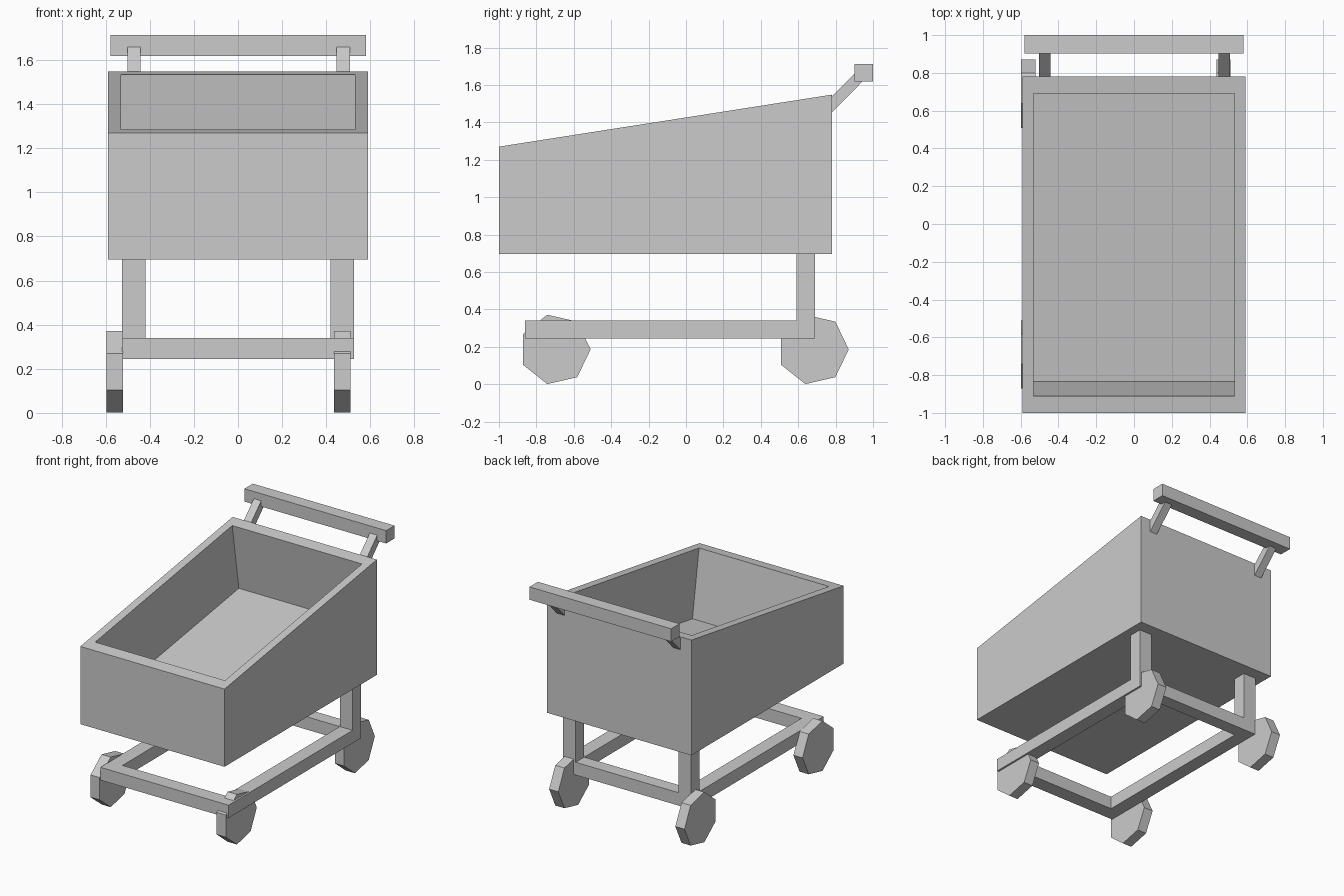
import bpy, bmesh, math
from mathutils import Vector

if "Cube" in bpy.data.objects:
    bpy.data.objects.remove(bpy.data.objects["Cube"])


def finish(bm, name):
    mesh = bpy.data.meshes.new(name)
    bm.to_mesh(mesh)
    bm.free()
    obj = bpy.data.objects.new(name, mesh)
    bpy.context.collection.objects.link(obj)
    return obj


def prism(profile, x0, x1):
    """Extrude a (y, z) side profile from x0 to x1."""
    bm = bmesh.new()
    face = bm.faces.new([bm.verts.new((x0, y, z)) for y, z in profile])
    ext = bmesh.ops.extrude_face_region(bm, geom=[face], use_keep_orig=True)
    verts = [g for g in ext["geom"] if isinstance(g, bmesh.types.BMVert)]
    bmesh.ops.translate(bm, vec=(x1 - x0, 0, 0), verts=verts)
    bmesh.ops.recalc_face_normals(bm, faces=bm.faces)
    bm.normal_update()
    return bm


def box(name, x, y, z):
    profile = [(y[0], z[0]), (y[1], z[0]), (y[1], z[1]), (y[0], z[1])]
    return finish(prism(profile, *x), name)


# Basket: wedge whose sloped top is inset and sunk along its normal
bm = prism([(-1, 0.695), (0.78, 0.695), (0.78, 1.548), (-1, 1.27)], -0.59, 0.59)
top = max(bm.faces, key=lambda f: f.normal.z)
normal, centre = top.normal.copy(), top.calc_center_median()
rim = bmesh.ops.extrude_discrete_faces(bm, faces=[top])["faces"][0]
for v in rim.verts:
    v.co = centre + (v.co - centre) * 0.9
floor = bmesh.ops.extrude_discrete_faces(bm, faces=[rim])["faces"][0]
bmesh.ops.translate(bm, vec=normal * -0.5, verts=list(floor.verts))
finish(bm, "basket")

# Lower frame, as one rectangular ring
bm = bmesh.new()
outer = [(-0.525, -0.86), (0.525, -0.86), (0.525, 0.69), (-0.525, 0.69)]
inner = [(-0.42, -0.75), (0.42, -0.75), (0.42, 0.59), (-0.42, 0.59)]
rings = [[bm.verts.new((x, y, z)) for x, y in loop]
         for loop, z in ((outer, 0.245), (outer, 0.34), (inner, 0.34), (inner, 0.245))]
for a, b in zip(rings, rings[1:] + rings[:1]):
    for i in range(4):
        j = (i + 1) % 4
        bm.faces.new((a[i], a[j], b[j], b[i]))
bmesh.ops.recalc_face_normals(bm, faces=bm.faces)
finish(bm, "lower_frame")

# Rear legs
for side, x in (("left", (-0.525, -0.42)), ("right", (0.42, 0.525))):
    box(f"{side}_leg", x, (0.59, 0.69), (0.34, 0.695))

# Seven-sided wheels, left pair outside the frame and right pair tucked in
R = 0.19
for end, cy in (("front", -0.70), ("rear", 0.68)):
    for side, x in (("left", (-0.597, -0.522)), ("right", (0.436, 0.511))):
        pts = [(cy + R * math.cos(k * math.tau / 7), 0.186 + R * math.sin(k * math.tau / 7))
               for k in range(7)]
        finish(prism(pts, *x), f"{end}_{side}_wheel")

# Push handle and its slanted struts
box("handle_bar", (-0.579, 0.581), (0.902, 1.0), (1.618, 1.713))
for side, x in (("left", (-0.502, -0.442)), ("right", (0.447, 0.508))):
    finish(prism([(0.78, 1.453), (0.95, 1.625), (0.95, 1.708), (0.78, 1.538)], *x),
           f"{side}_handle_strut")
